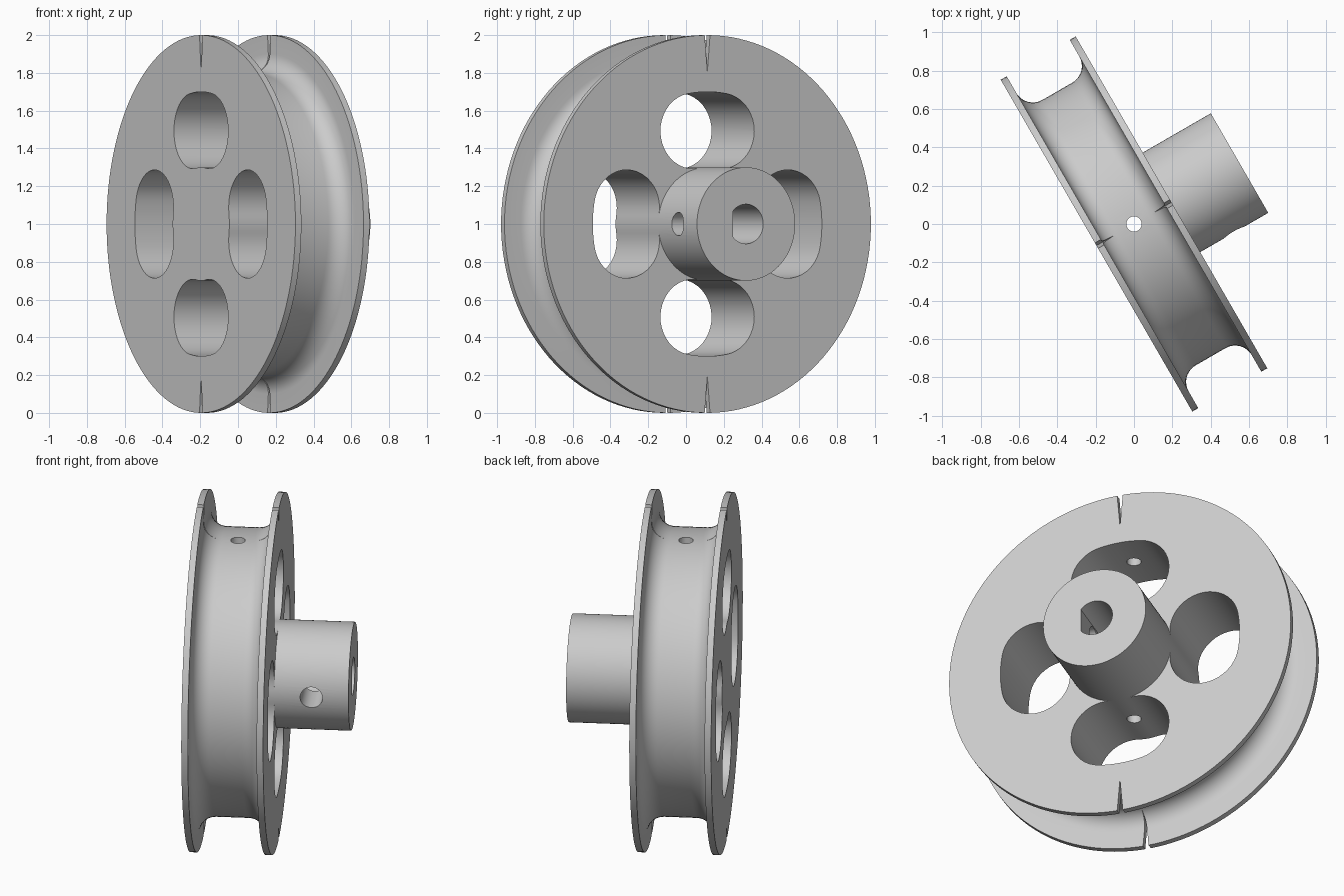
import bpy, bmesh
from math import sin, cos, pi, radians, acos
from mathutils import Matrix

cube = bpy.data.objects.get("Cube")
if cube:
    bpy.data.objects.remove(cube, do_unlink=True)

HALF = 0.226       # half width of the wheel
INNER = 0.19       # inner face of each flange
HUB_END = 0.636
FILLET = 0.1
PLACE = Matrix.Translation((0, 0, 1)) @ Matrix.Rotation(radians(30), 4, 'Z')

grey = bpy.data.materials.new("light grey")
grey.use_nodes = True
colour = (0.6, 0.6, 0.6, 1)
grey.diffuse_color = colour
grey.node_tree.nodes["Principled BSDF"].inputs["Base Color"].default_value = colour


def arc(cx, cy, r, a0, a1, n):
    """Points on an arc, angles in radians, both ends included."""
    return [(cx + r * cos(a0 + (a1 - a0) * i / n),
             cy + r * sin(a0 + (a1 - a0) * i / n)) for i in range(n + 1)]


def circle(r, n):
    return arc(0, 0, r, 0, 2 * pi, n)[:-1]


def finish(name, bm, matrix):
    bmesh.ops.recalc_face_normals(bm, faces=bm.faces)
    bm.transform(PLACE @ matrix)
    mesh = bpy.data.meshes.new(name)
    bm.to_mesh(mesh)
    bm.free()
    mesh.materials.append(grey)
    obj = bpy.data.objects.new(name, mesh)
    bpy.context.collection.objects.link(obj)
    return obj


def prism(name, outline, x0, x1, matrix=Matrix()):
    """Extrude a (y, z) outline along the axle direction x."""
    bm = bmesh.new()
    face = bm.faces.new([bm.verts.new((x0, y, z)) for y, z in outline])
    out = bmesh.ops.extrude_face_region(bm, geom=[face])
    moved = [v for v in out["geom"] if isinstance(v, bmesh.types.BMVert)]
    bmesh.ops.translate(bm, verts=moved, vec=(x1 - x0, 0, 0))
    return finish(name, bm, matrix)


def lathe(name, profile, steps):
    """Spin an (x, radius) profile round the axle and cap its ends."""
    bm = bmesh.new()
    verts = [bm.verts.new((x, 0, r)) for x, r in profile]
    edges = [bm.edges.new(pair) for pair in zip(verts, verts[1:])]
    bmesh.ops.spin(bm, geom=verts + edges, cent=(0, 0, 0), axis=(1, 0, 0),
                   angle=2 * pi, steps=steps, use_merge=True)
    bmesh.ops.remove_doubles(bm, verts=bm.verts, dist=1e-5)
    bmesh.ops.holes_fill(bm, edges=[e for e in bm.edges if e.is_boundary], sides=0)
    return finish(name, bm, Matrix())


def select(obj):
    bpy.ops.object.select_all(action='DESELECT')
    obj.select_set(True)
    bpy.context.view_layer.objects.active = obj


def cut(obj, cutters):
    select(obj)
    for cutter in cutters:
        mod = obj.modifiers.new("cut", 'BOOLEAN')
        mod.operation = 'DIFFERENCE'
        mod.solver = 'EXACT'
        mod.object = cutter
        bpy.ops.object.modifier_apply(modifier=mod.name)
        bpy.data.objects.remove(cutter, do_unlink=True)
    bpy.ops.object.shade_smooth_by_angle(angle=radians(30))


# Grooved wheel: two thin flanges with a filleted channel between them
c, top = INNER - FILLET, 0.8 + FILLET
profile = [(-HALF, 1), (-INNER, 1)]
profile += arc(-c, top, FILLET, pi, 1.5 * pi, 10)
profile += arc(c, top, FILLET, 1.5 * pi, 2 * pi, 10)
profile += [(INNER, 1), (HALF, 1)]
wheel = lathe("grooved_wheel", profile, 128)

# Curved lightening slot, concentric with the axle
a = radians(10)
slot = arc(0, 0, 0.7, -a, a, 8)
slot += arc(0.5 * cos(a), 0.5 * sin(a), 0.2, a, a + pi, 20)[1:]
slot += arc(0, 0, 0.3, a, -a, 6)[1:]
slot += arc(0.5 * cos(a), -0.5 * sin(a), 0.2, pi - a, 2 * pi - a, 20)[1:-1]
cutters = [prism("slot_cutter", slot, -0.5, 0.5, Matrix.Rotation(k * pi / 2, 4, 'X'))
           for k in range(4)]

# V notches at the top and bottom of the flanges
notch = [(0, 0.803), (0.018, 1.02), (-0.018, 1.02)]
cutters += [prism("notch_cutter", notch, -0.5, 0.5, Matrix.Rotation(k * pi, 4, 'X'))
            for k in range(2)]

# Small hole straight through the wheel from top to bottom
cutters.append(prism("cord_hole_cutter", circle(0.04, 32), -1.2, 1.2,
                     Matrix.Rotation(pi / 2, 4, 'Y')))
cut(wheel, cutters)

# Hub with a D-shaped bore and a set screw hole in its side
hub = prism("hub", circle(0.3, 96), HALF, HUB_END)
b = pi - acos(0.08 / 0.105)
bore = prism("bore_cutter", arc(0, 0, 0.105, -b, b, 40), 0.1, 0.8)
screw = prism("screw_hole_cutter", circle(0.062, 32), 0, 0.4,
              Matrix.Translation(((HALF + HUB_END) / 2, 0, 0))
              @ Matrix.Rotation(-pi / 2, 4, 'Z'))
cut(hub, [bore, screw])
